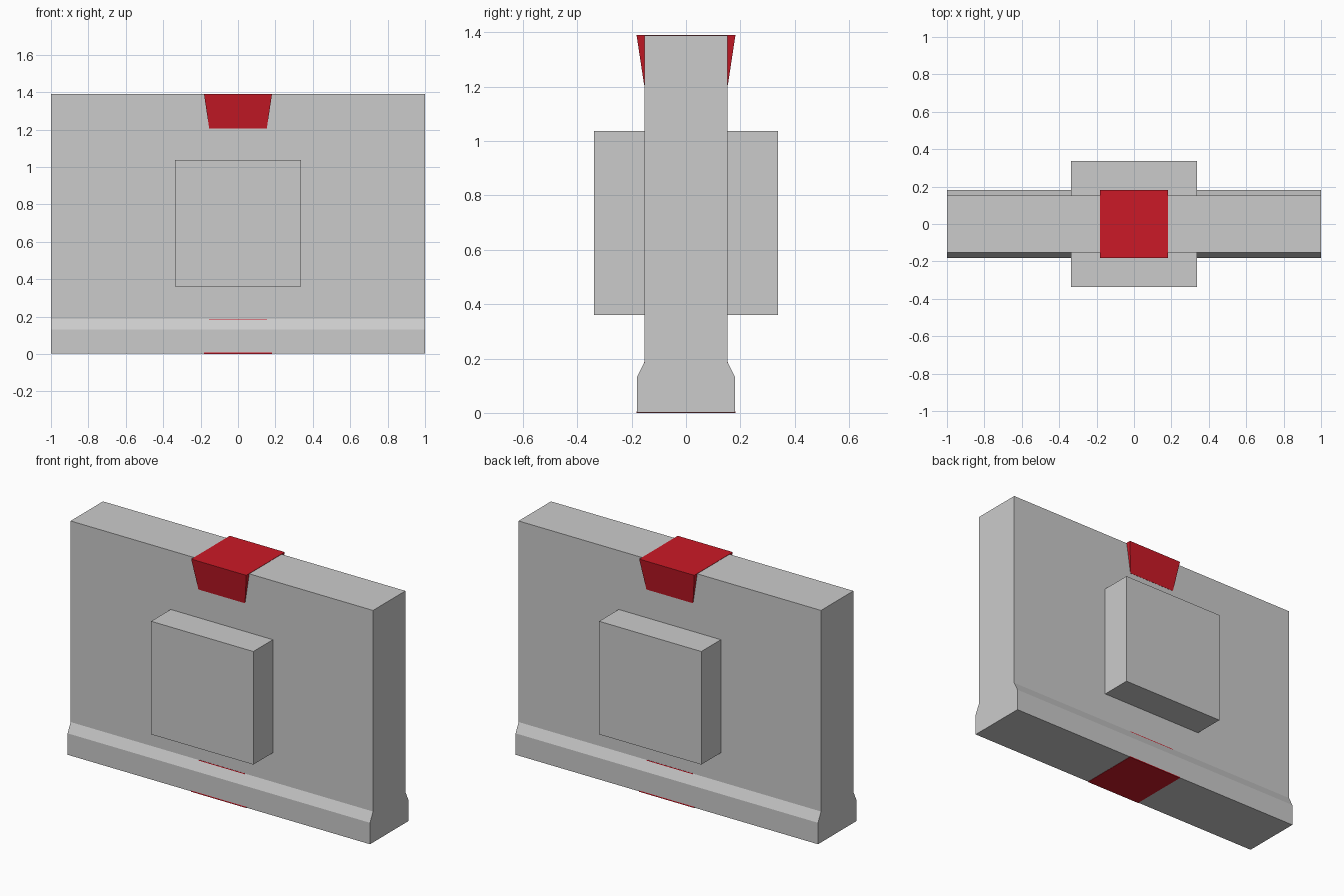
import bpy, bmesh

if "Cube" in bpy.data.objects:
    bpy.data.objects.remove(bpy.data.objects["Cube"])

HEIGHT = 1.391


def material(name, color):
    m = bpy.data.materials.new(name)
    m.diffuse_color = color
    m.use_nodes = True
    m.node_tree.nodes["Principled BSDF"].inputs["Base Color"].default_value = m.diffuse_color
    return m


def make_object(name, bm, mat=None):
    bmesh.ops.recalc_face_normals(bm, faces=bm.faces)
    mesh = bpy.data.meshes.new(name)
    bm.to_mesh(mesh)
    bm.free()
    if mat:
        mesh.materials.append(mat)
    ob = bpy.data.objects.new(name, mesh)
    bpy.context.collection.objects.link(ob)
    return ob


def frustum(name, half_low, half_high, z_low, z_high, mat=None):
    """Square block whose half-width changes from bottom to top."""
    bm = bmesh.new()
    bmesh.ops.create_cube(bm, size=2)
    for v in bm.verts:
        low = v.co.z < 0
        half = half_low if low else half_high
        v.co.x *= half
        v.co.y *= half
        v.co.z = z_low if low else z_high
    return make_object(name, bm, mat)


red = material("red", (0.6, 0.01, 0.02, 1))

# Wall: side profile with a chamfered plinth, extruded along x
half_profile = [(0.181, 0.002), (0.181, 0.13), (0.153, 0.187), (0.153, HEIGHT - 0.002)]
profile = half_profile + [(-y, z) for y, z in reversed(half_profile)]
bm = bmesh.new()
face = bm.faces.new([bm.verts.new((-1, y, z)) for y, z in profile])
ext = bmesh.ops.extrude_face_region(bm, geom=[face])
bmesh.ops.translate(bm, vec=(2, 0, 0),
                    verts=[g for g in ext["geom"] if isinstance(g, bmesh.types.BMVert)])
make_object("wall", bm)

# Square block passing through the wall, standing out on both faces
frustum("centre_block", 0.338, 0.338, 0.361, 1.037)

# Red tapered wedges at the top and bottom edges, wide end outward
frustum("top_wedge", 0.154, 0.182, HEIGHT - 0.185, HEIGHT, red)
frustum("bottom_wedge", 0.182, 0.154, 0.0, 0.188, red)
